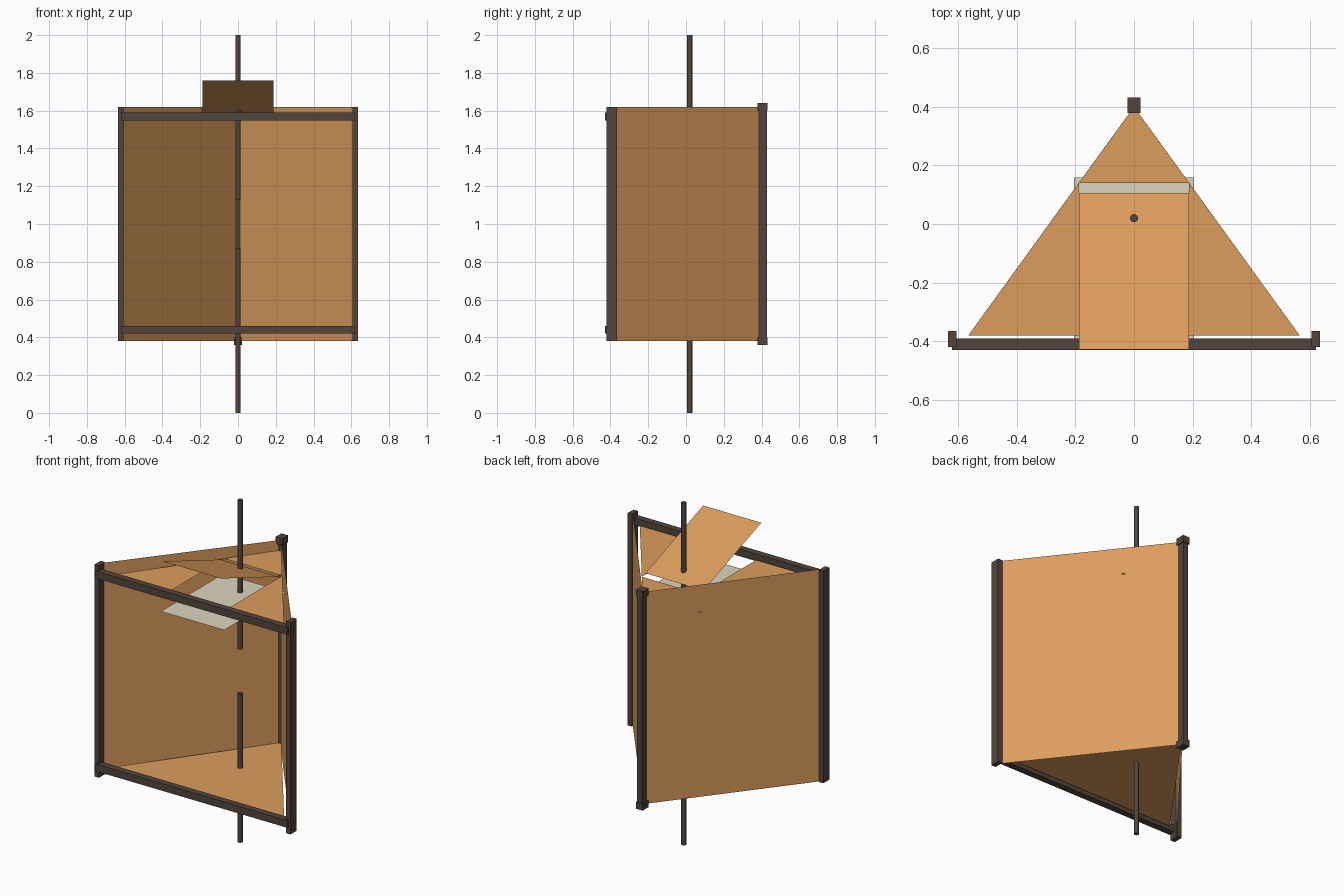
import bpy

if "Cube" in bpy.data.objects:
    bpy.data.objects.remove(bpy.data.objects["Cube"])


def material(name, rgb):
    m = bpy.data.materials.new(name)
    m.diffuse_color = (*rgb, 1)
    m.use_nodes = True
    m.node_tree.nodes["Principled BSDF"].inputs["Base Color"].default_value = m.diffuse_color
    return m


ORANGE = material("orange_panel", (0.72, 0.34, 0.11))
BROWN = material("dark_frame", (0.085, 0.06, 0.045))
BEIGE = material("beige_panel", (0.72, 0.66, 0.52))


def sheet(name, verts, faces, mat):
    me = bpy.data.meshes.new(name)
    me.from_pydata(verts, [], faces)
    me.materials.append(mat)
    ob = bpy.data.objects.new(name, me)
    bpy.context.collection.objects.link(ob)
    return ob


def box(name, x, y, z):
    verts = [(a, b, c) for a in x for b in y for c in z]
    faces = [(0, 1, 3, 2), (4, 6, 7, 5), (0, 4, 5, 1),
             (2, 3, 7, 6), (0, 2, 6, 4), (1, 5, 7, 3)]
    return sheet(name, verts, faces, BROWN)


LOW, HIGH = 0.38, 1.62

# Side walls and front posts, mirrored left and right
for s, side in ((-1, "left"), (1, "right")):
    quad = [(s * 0.618, -0.39, LOW), (0, 0.4, LOW),
            (0, 0.4, HIGH), (s * 0.618, -0.39, HIGH)]
    sheet(side + "_wall", quad, [(0, 1, 2, 3) if s > 0 else (3, 2, 1, 0)], ORANGE)
    box(side + "_front_post", sorted((s * 0.605, s * 0.634)), (-0.42, -0.364), (LOW, HIGH))

# Back post with end caps
box("back_post", (-0.016, 0.016), (0.387, 0.428), (0.4, 1.6))
for name, z in (("lower", 0.36), ("upper", 1.60)):
    box(name + "_back_cap", (-0.022, 0.022), (0.378, 0.432), (z, z + 0.04))

# Front rails
for name, z in (("lower", 0.419), ("upper", 1.547)):
    box(name + "_front_rail", (-0.62, 0.62), (-0.43, -0.391), (z, z + 0.042))

# Triangular floor
sheet("floor", [(-0.565, -0.38, 0.435), (0.565, -0.38, 0.435), (0, 0.4, 0.435)],
      [(0, 1, 2)], ORANGE)

# Ceiling: triangle with a rectangular opening
Z = 1.56
sheet("ceiling",
      [(0, 0.4, Z), (-0.188, 0.14, Z), (0.188, 0.14, Z), (-0.565, -0.38, Z),
       (-0.188, -0.38, Z), (0.188, -0.38, Z), (0.565, -0.38, Z)],
      [(0, 1, 2), (1, 3, 4), (2, 5, 6)], ORANGE)

# Raised hatch flap and the plate below the opening
sheet("hatch_flap", [(-0.188, -0.427, 1.76), (0.188, -0.427, 1.76),
                     (0.188, 0.105, 1.567), (-0.188, 0.105, 1.567)],
      [(0, 1, 2, 3)], ORANGE)
sheet("inner_plate", [(-0.205, -0.42, 1.46), (0.205, -0.42, 1.46),
                      (0.205, 0.158, 1.46), (-0.205, 0.158, 1.46)],
      [(0, 1, 2, 3)], BEIGE)

# Two axle rods with a gap in the middle
for name, z0, z1 in (("lower_rod", 0, 0.87), ("upper_rod", 1.13, 2)):
    bpy.ops.mesh.primitive_cylinder_add(vertices=12, radius=0.014, depth=z1 - z0,
                                        location=(0, 0.02, (z0 + z1) / 2))
    rod = bpy.context.object
    rod.name = name
    rod.data.materials.append(BROWN)
